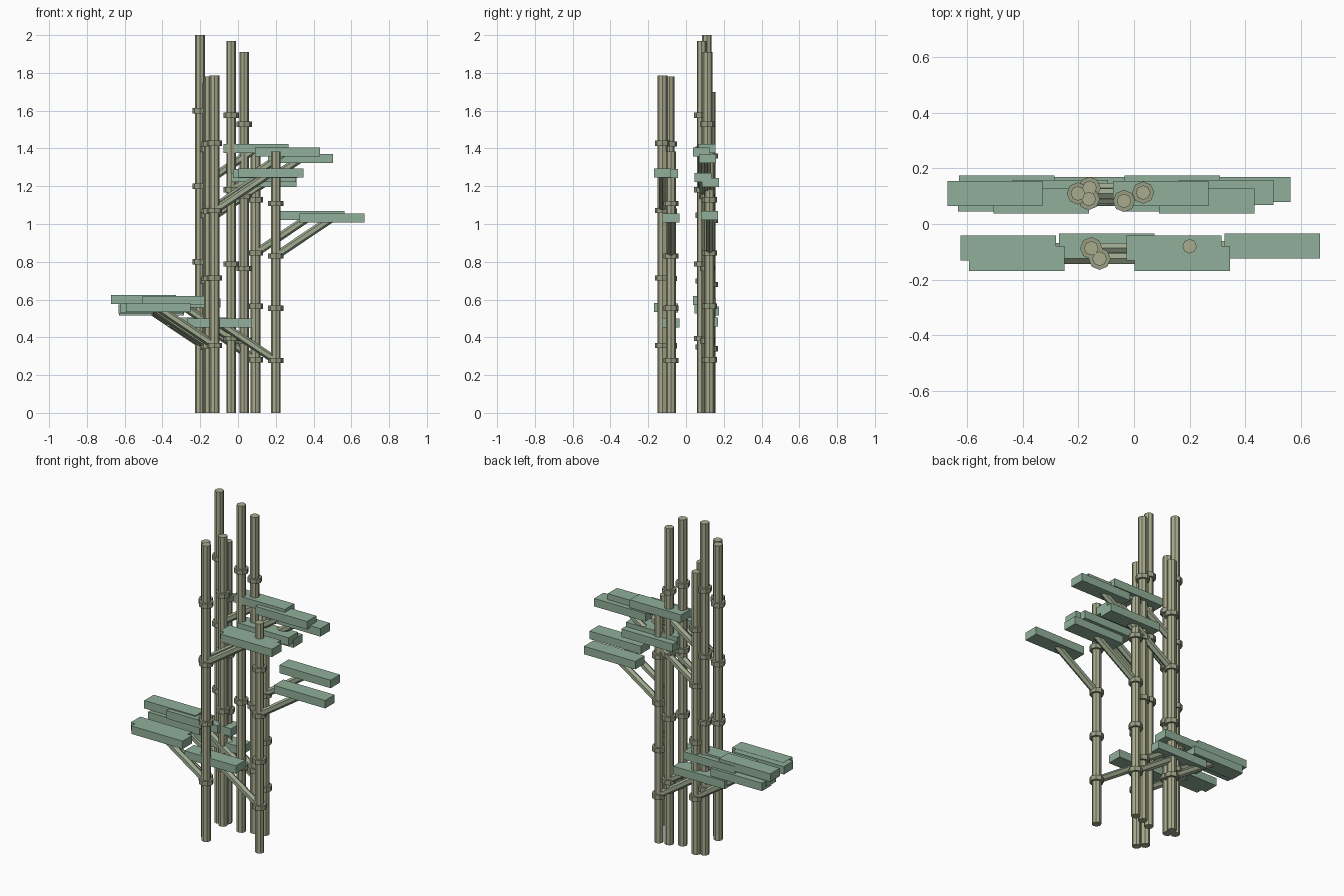
import bpy
from mathutils import Vector

if "Cube" in bpy.data.objects:
    bpy.data.objects.remove(bpy.data.objects["Cube"])


def material(name, rgb):
    m = bpy.data.materials.new(name)
    m.diffuse_color = (*rgb, 1)
    m.use_nodes = True
    m.node_tree.nodes["Principled BSDF"].inputs["Base Color"].default_value = m.diffuse_color
    return m


STALK = material("olive", (0.40, 0.41, 0.27))
NODE = material("dark_olive", (0.31, 0.34, 0.23))
BRANCH = material("branch_green", (0.35, 0.41, 0.28))
LEAF = material("leaf_green", (0.28, 0.43, 0.32))


def rod(name, a, b, radius, sides, mat):
    a, b = Vector(a), Vector(b)
    d = b - a
    bpy.ops.mesh.primitive_cylinder_add(vertices=sides, radius=radius, depth=d.length,
                                        location=(a + b) / 2)
    ob = bpy.context.object
    ob.rotation_euler = d.to_track_quat('Z', 'Y').to_euler()
    ob.name = name
    ob.data.materials.append(mat)


def leaf(name, centre):
    bpy.ops.mesh.primitive_cube_add(size=1, location=centre)
    ob = bpy.context.object
    ob.scale = (0.343, 0.09, 0.048)
    ob.name = name
    ob.data.materials.append(LEAF)


# stalk position and height
stalks = [
    (-0.202, 0.11, 2.00), (-0.16, 0.13, 1.70), (-0.163, 0.09, 1.745),
    (-0.036, 0.083, 1.97), (0.033, 0.113, 1.91), (0.093, 0.125, 1.41),
    (-0.154, -0.087, 1.78), (-0.124, -0.125, 1.785), (0.20, -0.08, 1.385),
]

for x, y, h in stalks:
    rod("stalk", (x, y, 0), (x, y, h), 0.026, 8, STALK)
    # rings split each stalk into five segments
    for k in range(1, 5):
        z = h * k / 5
        rod("stalk_ring", (x, y, z - 0.014), (x, y, z + 0.014), 0.04, 8, NODE)
    # a low branch to the left and a high branch to the right
    for k, side in ((1, -1), (3, 1)):
        start = Vector((x, y, h * k / 5))
        end = start + Vector((0.298 * side, 0, 0.2))
        rod("branch", start, end, 0.021, 6, BRANCH)
        leaf("leaf", end)
